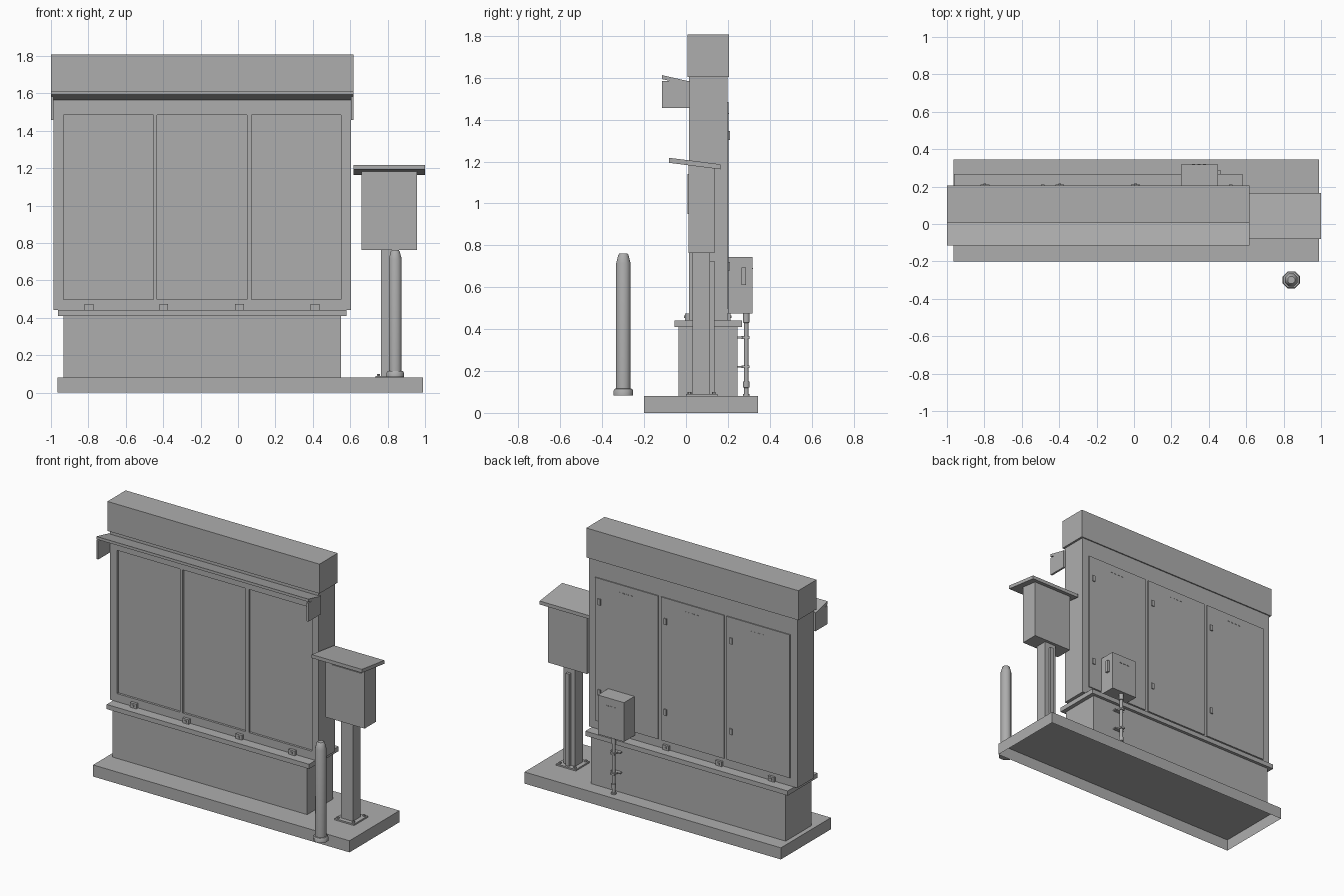
import bpy, bmesh, math
from mathutils import Vector, Matrix

cube = bpy.data.objects.get("Cube")
if cube:
    bpy.data.objects.remove(cube, do_unlink=True)

# One grey paint for everything
GREY = (0.42, 0.42, 0.42, 1)
paint = bpy.data.materials.new("plain_grey")
paint.use_nodes = True
paint.diffuse_color = GREY
paint.node_tree.nodes["Principled BSDF"].inputs["Base Color"].default_value = GREY


def finish(name, bm, smooth=False):
    bmesh.ops.recalc_face_normals(bm, faces=bm.faces)
    mesh = bpy.data.meshes.new(name)
    bm.to_mesh(mesh)
    bm.free()
    mesh.materials.append(paint)
    obj = bpy.data.objects.new(name, mesh)
    bpy.context.collection.objects.link(obj)
    if smooth:
        bpy.ops.object.select_all(action='DESELECT')
        obj.select_set(True)
        bpy.context.view_layer.objects.active = obj
        bpy.ops.object.shade_smooth_by_angle(angle=math.radians(50))
    return obj


def box_mesh(x, y, z):
    bm = bmesh.new()
    size = Matrix.Diagonal((x[1] - x[0], y[1] - y[0], z[1] - z[0], 1))
    mid = Vector((sum(x), sum(y), sum(z))) / 2
    bmesh.ops.create_cube(bm, size=1, matrix=Matrix.Translation(mid) @ size)
    return bm


def box(name, x, y, z):
    return finish(name, box_mesh(x, y, z))


def sloped_plate(name, x, y, front_z, back_z, thick):
    """Plate whose height changes from its front edge to its back edge."""
    bm = bmesh.new()
    profile = [(y[0], front_z), (y[1], back_z), (y[1], back_z - thick), (y[0], front_z - thick)]
    face = bm.faces.new([bm.verts.new((x[0], a, b)) for a, b in profile])
    ext = bmesh.ops.extrude_face_region(bm, geom=[face])["geom"]
    bmesh.ops.translate(bm, vec=(x[1] - x[0], 0, 0),
                        verts=[v for v in ext if isinstance(v, bmesh.types.BMVert)])
    return finish(name, bm)


def turned(name, x, y, profile, sides):
    """Round part from (radius, height) pairs, capped at both ends."""
    bm = bmesh.new()
    rings = []
    for r, z in profile:
        rings.append([bm.verts.new((x + r * math.cos((i + .5) * math.tau / sides),
                                    y + r * math.sin((i + .5) * math.tau / sides), z))
                      for i in range(sides)])
    for low, high in zip(rings, rings[1:]):
        for i in range(sides):
            j = (i + 1) % sides
            bm.faces.new((low[i], low[j], high[j], high[i]))
    bm.faces.new(rings[0])
    bm.faces.new(rings[-1])
    return finish(name, bm, smooth=True)


# Foundation slab, open underneath
bm = box_mesh((-.965, .99), (-.2, .345), (0, .08))
bm.faces.ensure_lookup_table()
bmesh.ops.delete(bm, geom=[f for f in bm.faces if f.calc_center_median().z < .01], context='FACES')
finish("foundation_slab", bm)

# Plinth and ledge under the cabinet
box("plinth", (-.933, .552), (-.035, .247), (.08, .41))
box("plinth_ledge", (-.963, .58), (-.055, .268), (.41, .442))

# Cabinet body: recessed panels in front, raised doors behind
PANELS = [(-.933, -.453), (-.432, .048), (.072, .552)]
PANEL_Z = (.498, 1.485)
FRONT, BACK = .015, .197
bm = box_mesh((-.987, .603), (FRONT, BACK), (.442, 1.605))
cuts = [((x, 0, 0), (1, 0, 0)) for pair in PANELS for x in pair]
cuts += [((0, 0, z), (0, 0, 1)) for z in PANEL_Z]
for co, no in cuts:
    bmesh.ops.bisect_plane(bm, geom=bm.verts[:] + bm.edges[:] + bm.faces[:],
                           plane_co=co, plane_no=no)


def in_panel(face):
    c = face.calc_center_median()
    return (abs(face.normal.y) > .9 and PANEL_Z[0] < c.z < PANEL_Z[1]
            and any(a < c.x < b for a, b in PANELS))


bm.normal_update()
chosen = [f for f in bm.faces if in_panel(f)]
for face in bmesh.ops.extrude_discrete_faces(bm, faces=chosen)["faces"]:
    shift = .015 if face.calc_center_median().y < .1 else .007
    bmesh.ops.translate(bm, vec=(0, shift, 0), verts=face.verts[:])
bmesh.ops.dissolve_limit(bm, angle_limit=.01, verts=bm.verts[:], edges=bm.edges[:])
finish("cabinet_body", bm)

# Header on top
box("header", (-1, .617), (.006, .205), (1.605, 1.808))

# Awning with side cheeks
sloped_plate("awning_top", (-1, .617), (-.115, .02), 1.613, 1.582, .019)
for side, x in (("right", -1), ("left", .603)):
    box("awning_cheek_" + side, (x, x + .014), (-.114, .02), (1.457, 1.585))

# Door handles and vent slots
for left_edge in (p[1] for p in PANELS):
    for z in (.7, 1.325):
        x = left_edge - .035
        box("door_handle", (x - .01, x + .01), (.2, .211), (z - .021, z + .021))
    for i in range(4):
        x = left_edge - .285 + i * .03
        box("door_vent", (x, x + .016), (.2, .206), (1.428, 1.433))

# Clamps along the ledge, front and back
for x in (-.797, -.397, .008, .412):
    for y0, y1, bolt in ((-.004, .017, -.009), (.195, .212, .217)):
        box("ledge_clamp", (x - .024, x + .024), (y0, y1), (.442, .474))
        box("clamp_bolt", (x - .007, x + .007), sorted((bolt, .1 * bolt + .9 * y0)), (.452, .464))

# Meter box on the back with its conduit
box("meter_box", (.25, .45), (.2, .318), (.475, .745))
box("meter_box_handle", (.445, .465), (.264, .286), (.61, .695))
for i in range(3):
    x = .31 + i * .03
    box("meter_box_vent", (x, x + .016), (.315, .321), (.688, .693))
turned("meter_conduit", .35, .288, [(.017, .08), (.017, .09), (.011, .091), (.011, .12), (.016, .121),
       (.016, .15), (.011, .151), (.011, .43), (.016, .431), (.016, .475)], 12)
for z in (.22, .36):
    box("conduit_bracket", (.315, .385), (.245, .27), (z - .004, z + .004))
    box("conduit_clip", (.334, .366), (.265, .304), (z - .006, z + .006))

# Side post with its small sign box and sloped roof
box("post_base_plate", (.735, .885), (0, .15), (.08, .09))
for x in (.752, .868):
    for y in (.017, .133):
        turned("post_bolt", x, y, [(.009, .088), (.009, .1)], 6)
box("post", (.765, .855), (.03, .115), (.085, .77))
box("post_conduit", (.796, .824), (.113, .135), (.085, .725))
box("sign_box", (.66, .957), (.012, .135), (.763, 1.185))
box("sign_box_plate", (.71, .935), (.007, .015), (.95, 1.14))
sloped_plate("sign_roof", (.617, 1), (-.08, .165), 1.218, 1.187, .024)

# Bollard
turned("bollard", .841, -.299, [(.05, .084), (.05, .107), (.045, .115), (.037, .116), (.037, .715),
       (.026, .755), (.02, .762)], 8)
